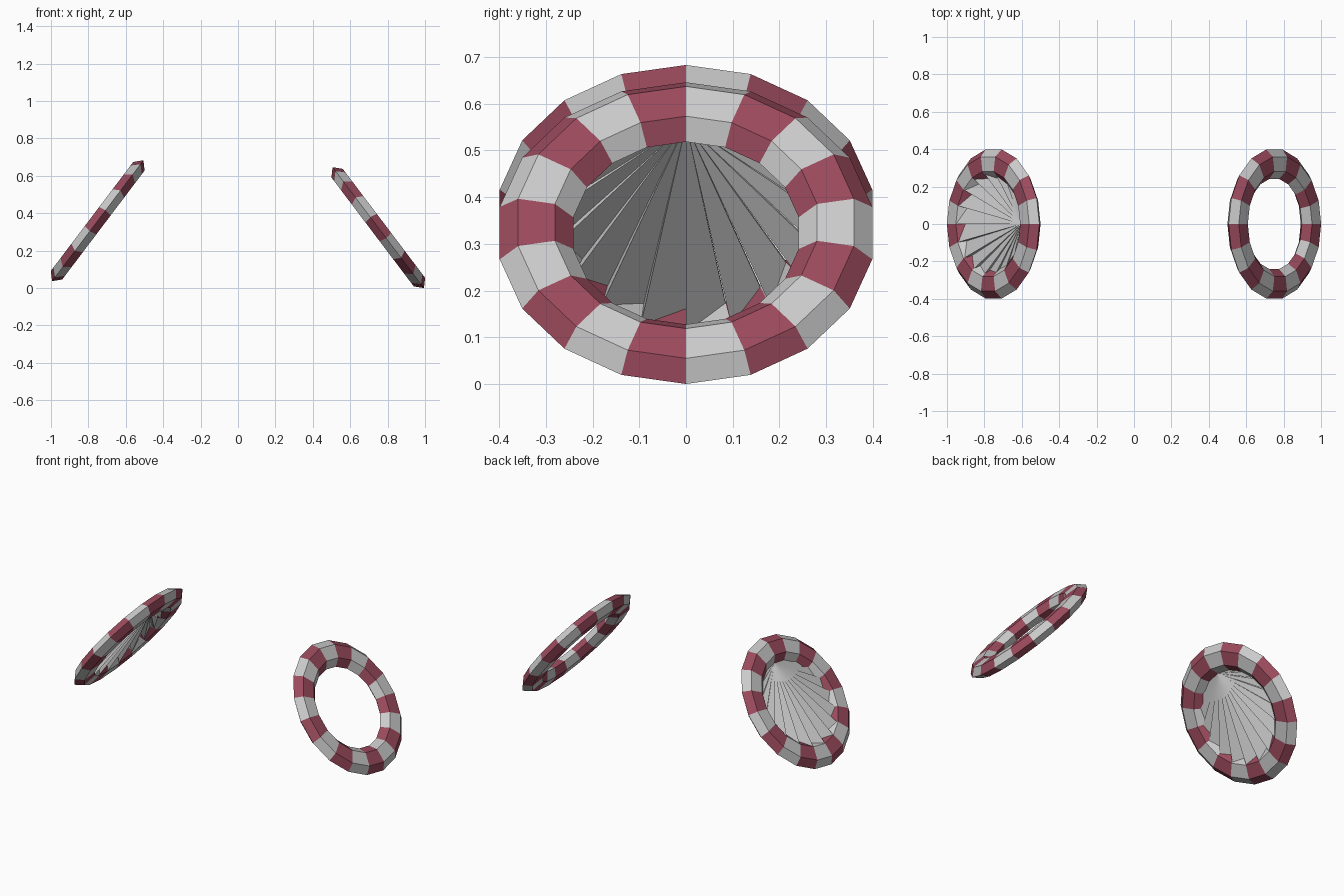
import bpy, bmesh, math
from mathutils import Vector

if "Cube" in bpy.data.objects:
    bpy.data.objects.remove(bpy.data.objects["Cube"])

TILT = math.radians(52.9)
SEG, MAJOR, MINOR, FLAT = 18, 0.325, 0.08, 0.55
STEP = 2 * math.pi / SEG


def material(name, color):
    m = bpy.data.materials.new(name)
    m.diffuse_color = color
    m.use_nodes = True
    m.node_tree.nodes["Principled BSDF"].inputs["Base Color"].default_value = m.diffuse_color
    return m


grey = material("pale_grey", (0.8, 0.8, 0.8, 1))
red = material("dark_red", (0.33, 0.07, 0.11, 1))


def placer(side, cz):
    """Map ring angle (0 = lowest), radius and height off the ring plane to world space."""
    centre = Vector((0.75 * side, 0, cz))
    down = Vector((side * math.cos(TILT), 0, -math.sin(TILT)))
    normal = Vector((side * math.sin(TILT), 0, math.cos(TILT)))
    across = Vector((0, 1, 0))
    return lambda a, r, h: (centre + down * r * math.cos(a)
                            + across * r * math.sin(a) + normal * h)


def finish(bm, name, mats=()):
    bmesh.ops.recalc_face_normals(bm, faces=bm.faces)
    me = bpy.data.meshes.new(name)
    bm.to_mesh(me)
    bm.free()
    for m in mats:
        me.materials.append(m)
    bpy.context.collection.objects.link(bpy.data.objects.new(name, me))


def striped_ring(name, place):
    bm = bmesh.new()
    loops = []
    for i in range(SEG):
        loops.append([bm.verts.new(place(i * STEP,
                                         MAJOR + MINOR * math.cos(j * math.pi / 3),
                                         MINOR * FLAT * math.sin(j * math.pi / 3)))
                      for j in range(6)])
    for i in range(SEG):
        a, b = loops[i], loops[(i + 1) % SEG]
        for j in range(6):
            k = (j + 1) % 6
            bm.faces.new((a[j], a[k], b[k], b[j])).material_index = i % 2
    finish(bm, name, (grey, red))


def pleated_web(name, place):
    bm = bmesh.new()
    inner = MAJOR - MINOR + 0.002
    for k in range(-8, 8):
        a0, a1 = k * STEP, (k + 1) * STEP
        grow = (1 + math.cos(a0)) / 2
        # each thin wedge runs from the top of the ring to one rim segment
        corners = [(math.pi, inner, 0.003),
                   (a0, inner + 0.038 * grow, 0.003 + 0.034 * grow),
                   (a1, inner, 0.003)]
        top = [bm.verts.new(place(a, r, h)) for a, r, h in corners]
        low = [bm.verts.new(place(a, r, -h)) for a, r, h in corners]
        bm.faces.new(top)
        bm.faces.new(low[::-1])
        for j in range(3):
            n = (j + 1) % 3
            bm.faces.new((top[j], low[j], low[n], top[n]))
    finish(bm, name)


# open ring on the right, filled ring on the left
left, right = placer(-1, 0.36), placer(1, 0.323)
striped_ring("right_ring", right)
striped_ring("left_ring", left)
pleated_web("left_ring_web", left)
